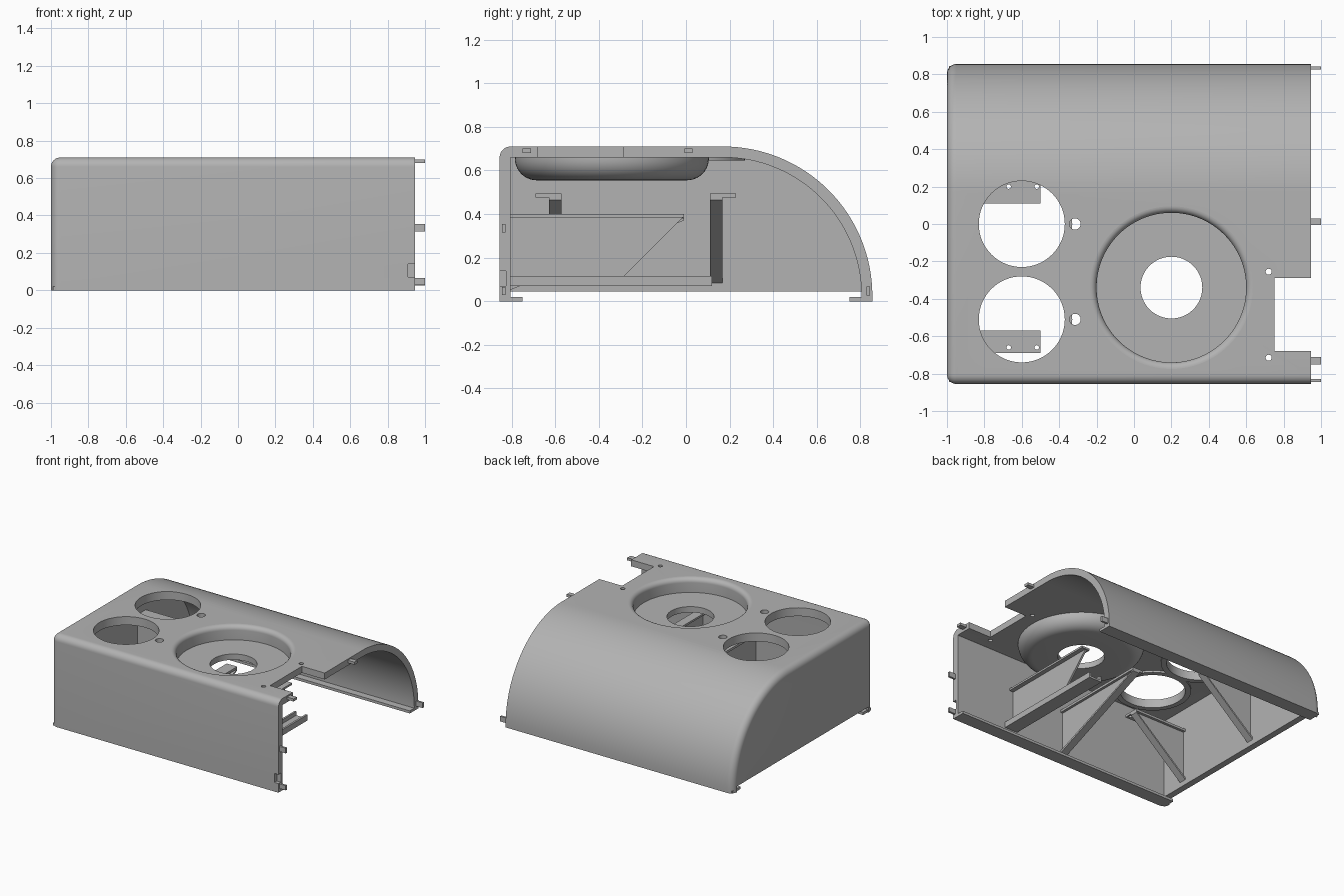
import bpy, bmesh
from math import sin, cos, pi
from mathutils import Vector

cube = bpy.data.objects.get("Cube")
if cube:
    bpy.data.objects.remove(cube, do_unlink=True)

grey = bpy.data.materials.new("plain grey")
grey.use_nodes = True
grey.diffuse_color = (0.45, 0.45, 0.45, 1)
grey.node_tree.nodes["Principled BSDF"].inputs["Base Color"].default_value = (0.45, 0.45, 0.45, 1)

W, D, H, T = 0.945, 0.855, 0.71, 0.05      # open end, half depth, height, wall


def finish(name, bm):
    bmesh.ops.recalc_face_normals(bm, faces=bm.faces)
    me = bpy.data.meshes.new(name)
    bm.to_mesh(me)
    bm.free()
    ob = bpy.data.objects.new(name, me)
    bpy.context.scene.collection.objects.link(ob)
    me.materials.append(grey)
    return ob


def loft(name, rings, closed=False):
    """Skin a list of equal point rings; cap the ends, or join last to first."""
    bm = bmesh.new()
    vs = [[bm.verts.new(p) for p in ring] for ring in rings]
    n = len(vs[0])
    for a, b in zip(vs, vs[1:] + (vs[:1] if closed else [])):
        for i in range(n):
            j = (i + 1) % n
            bm.faces.new((a[i], a[j], b[j], b[i]))
    if not closed:
        bm.faces.new(vs[0])
        bm.faces.new(vs[-1])
    return finish(name, bm)


def box(name, x0, x1, y0, y1, z0, z1):
    return loft(name, [[(x, y0, z0), (x, y1, z0), (x, y1, z1), (x, y0, z1)] for x in (x0, x1)])


def disc(name, x, y, r, z0, z1, n=64):
    return loft(name, [[(x + r * cos(2 * pi * i / n), y + r * sin(2 * pi * i / n), z)
                        for i in range(n)] for z in (z0, z1)])


def lathe(name, x, y, profile, n=96):
    return loft(name, [[(x + r * cos(2 * pi * i / n), y + r * sin(2 * pi * i / n), z)
                        for r, z in profile] for i in range(n)], closed=True)


def cut(ob, cutter):
    mod = ob.modifiers.new("cut", 'BOOLEAN')
    mod.operation, mod.solver, mod.object = 'DIFFERENCE', 'EXACT', cutter
    with bpy.context.temp_override(object=ob, active_object=ob):
        bpy.ops.object.modifier_apply(modifier=mod.name)
    bpy.data.objects.remove(cutter, do_unlink=True)


def section(x, d, z0=0.0):
    """Side outline moved inward by d: front corner, flat top, round back."""
    r = max(T - d, 0.002)
    pts = [(x, -D + d, z0)]
    for i in range(9):
        a = pi / 2 * i / 8
        pts.append((x, -D + d + r * (1 - cos(a)), H - d - r * (1 - sin(a))))
    for i in range(33):
        a = pi / 2 * i / 32
        pts.append((x, 0.17 + (0.685 - d) * sin(a), 0.025 + (0.685 - d) * cos(a)))
    return pts + [(x, D - d, z0)]


# Housing: rounded closed end, hollow inside, open at the other end and below
rings = [section(-1 + T * (1 - sin(a)), T * (1 - cos(a)))
         for a in [pi / 2 * i / 8 for i in range(8, -1, -1)]]
rings = [section(-1 + T * (1 - cos(a)), T * (1 - sin(a)))
         for a in [pi / 2 * i / 8 for i in range(9)]]
housing = loft("housing", rings + [section(W, 0)])
cut(housing, loft("hollow", [section(x, T, -0.1) for x in (-1 + T, W + 0.1)]))
cut(housing, box("end_wall_gap", -1.1, -0.9, -D + T, D - T, -0.1, 0.045))

# Openings in the top
BX, BY = 0.2, -0.34
cut(housing, disc("bowl_opening", BX, BY, 0.435, 0.6, 0.8, 96))
for y in (0.0, -0.51):
    cut(housing, disc("round_opening", -0.6, y, 0.23, 0.6, 0.8))
    cut(housing, disc("small_opening", -0.315, y, 0.03, 0.6, 0.8, 32))
for y in (-0.255, -0.715):
    cut(housing, disc("screw_hole", 0.72, y, 0.016, 0.6, 0.8, 24))
cut(housing, box("edge_notch", 0.75, 1.1, -0.68, -0.29, 0.6, 0.8))
cut(housing, box("front_recess", 0.91, 1.0, -0.9, -D + 0.03, 0.07, 0.14))

# Sunken bowl with a soft lip and a centre hole
lip = [(0.435 - 0.035 * sin(a), 0.675 + 0.035 * cos(a)) for a in [pi / 2 * i / 8 for i in range(9)]]
under = [(0.345 + 0.1 * sin(a), 0.655 - 0.1 * cos(a)) for a in [pi / 2 * i / 10 for i in range(11)]]
bowl = lathe("bowl", BX, BY, lip + [(0.40, 0.60), (0.165, 0.60), (0.165, 0.555)] + under
             + [(0.445, 0.66), (0.435, 0.66)])

# Collars below the two round openings
collars = [lathe("collar", -0.6, y, [(0.23, 0.645), (0.27, 0.645), (0.27, 0.662), (0.23, 0.662)], 64)
           for y in (0.0, -0.51)]

# Inward flanges at the foot of the front and back
box("front_flange", -0.99, W, -D + 0.01, -0.75, 0, 0.02)
box("back_flange", -0.99, W, 0.75, D - 0.01, 0, 0.02)


def bracket(name, base, out, side, reach, shelf_z, foot_z, wide, holes=()):
    """Shelf on a wall with a web and a sloping strip; side points to the outer edge."""
    base, out, side = Vector(base), Vector(out), Vector(side)

    def at(o, s, z):
        return base + out * o + side * s + Vector((0, 0, z))

    def slab(part, pts, s0, s1):
        return loft(name + part, [[at(o, s, z) for o, z in pts] for s in (s0, s1)])
    top, low = shelf_z, shelf_z - 0.018
    shelf = slab("_shelf", [(0, low), (reach, low), (reach, top), (0, top)], 0, wide)
    for o in holes:
        c = at(o, 0.09, 0)
        cut(shelf, disc("hole", c.x, c.y, 0.012, top - 0.1, top + 0.1, 20))
    slab("_web", [(0, foot_z + 0.01), (reach - 0.01, low), (0, low)], 0.02, 0.035)
    slab("_strip", [(0, foot_z), (reach, low - 0.012), (reach, low), (0, foot_z + 0.018)], 0, 0.058)


# Brackets on the end wall, and one on the front wall
bracket("end_bracket_back", (-0.955, 0.11, 0), (1, 0, 0), (0, 1, 0), 0.455, 0.495, 0.08, 0.12, (0.285, 0.435))
bracket("end_bracket_front", (-0.955, -0.57, 0), (1, 0, 0), (0, -1, 0), 0.455, 0.495, 0.08, 0.12, (0.285, 0.435))
bracket("front_bracket", (0.0, -0.81, 0), (0, 1, 0), (-1, 0, 0), 0.80, 0.40, 0.05, 0.09)

# Wide bracket: upper shelf, tapered web and a lower rail
box("upper_shelf", 0.40, 0.47, -0.81, -0.01, 0.385, 0.40)
loft("rail_web", [[(x, -0.81, 0.1), (x, -0.30, 0.1), (x, -0.01, 0.39), (x, -0.81, 0.39)]
                  for x in (0.42, 0.435)])
box("lower_rail", 0.40, 0.51, -0.81, 0.12, 0.07, 0.085)
for x in (0.40, 0.495):
    box("rail_edge", x, x + 0.015, -0.81, 0.12, 0.08, 0.115)

# Locating tabs at the open end: centre y, centre z, width, height
tabs = [(-0.73, 0.69, 0.04, 0.02), (0.012, 0.69, 0.036, 0.02),
        (-0.837, 0.335, 0.016, 0.04), (0.835, 0.047, 0.016, 0.04),
        (-0.837, 0.047, 0.016, 0.036)]
for y, z, w, h in tabs:
    box("tab", W - 0.03, 1.0, y - w / 2, y + w / 2, z - h / 2, z + h / 2)

# Smooth shading on the curved parts, sharp edges kept
for ob in [housing, bowl] + collars:
    bpy.ops.object.select_all(action='DESELECT')
    ob.select_set(True)
    bpy.context.view_layer.objects.active = ob
    bpy.ops.object.shade_smooth_by_angle(angle=pi / 6)
